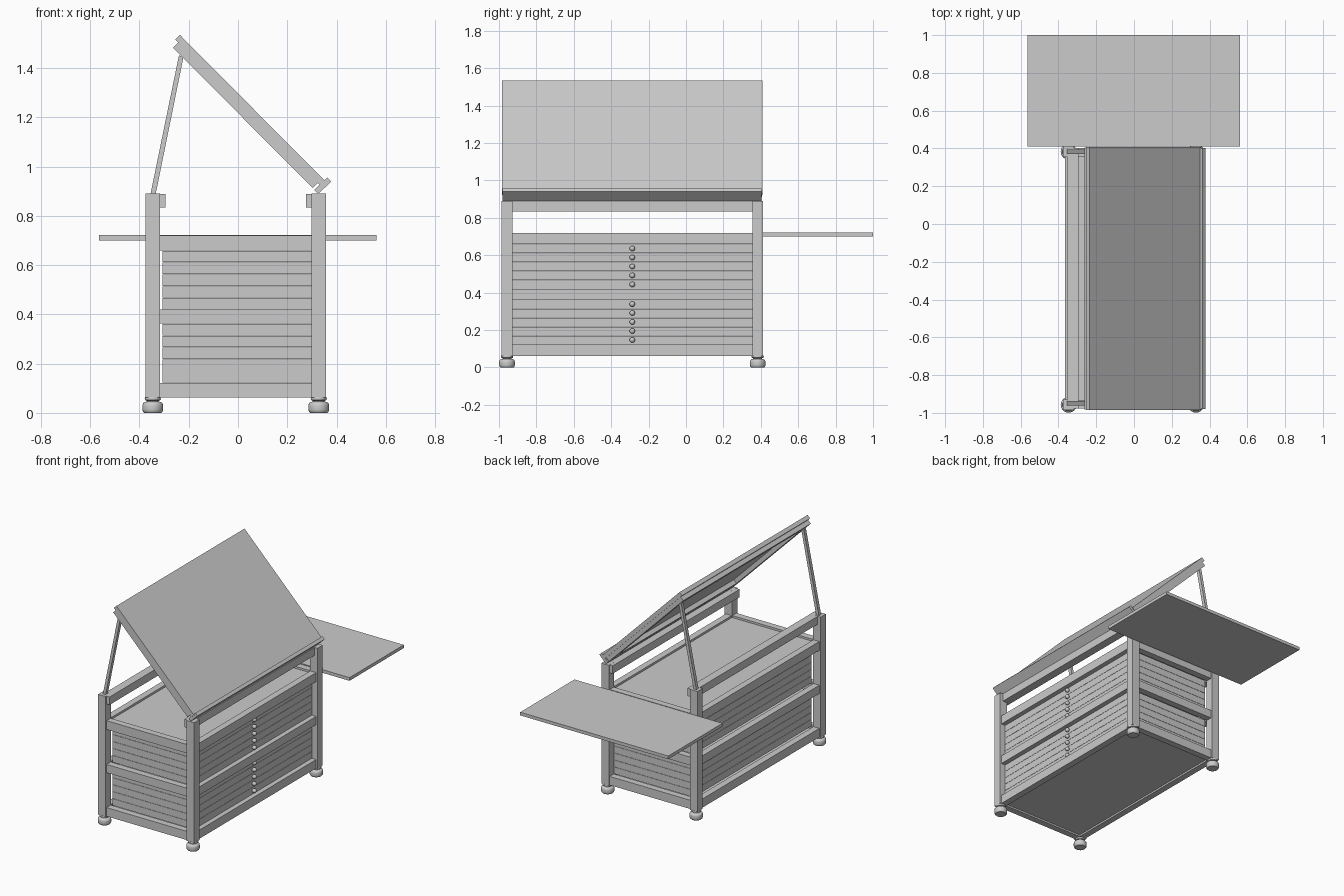
import bpy, bmesh, math
from mathutils import Vector

if "Cube" in bpy.data.objects:
    bpy.data.objects.remove(bpy.data.objects["Cube"])

CX, CY = -0.009, -0.287      # centre of the cabinet
PX, PY = 0.337, 0.670        # post offsets from that centre
PW = 0.0575                  # post width


def make(name, bm):
    bmesh.ops.recalc_face_normals(bm, faces=bm.faces)
    me = bpy.data.meshes.new(name)
    bm.to_mesh(me)
    bm.free()
    ob = bpy.data.objects.new(name, me)
    bpy.context.collection.objects.link(ob)
    return ob


def box(name, x0, x1, y0, y1, z0, z1):
    bm = bmesh.new()
    bmesh.ops.create_cube(bm, size=1)
    for v in bm.verts:
        v.co = ((x0 + x1) / 2 + v.co.x * (x1 - x0),
                (y0 + y1) / 2 + v.co.y * (y1 - y0),
                (z0 + z1) / 2 + v.co.z * (z1 - z0))
    return make(name, bm)


def extrude_y(name, pts, y0, y1):
    """Extrude an x-z outline along y."""
    bm = bmesh.new()
    a = [bm.verts.new((x, y0, z)) for x, z in pts]
    b = [bm.verts.new((x, y1, z)) for x, z in pts]
    bm.faces.new(a)
    bm.faces.new(b[::-1])
    n = len(pts)
    for i in range(n):
        j = (i + 1) % n
        bm.faces.new((a[i], b[i], b[j], a[j]))
    return make(name, bm)


def smooth(ob, angle):
    bpy.ops.object.select_all(action='DESELECT')
    ob.select_set(True)
    bpy.context.view_layer.objects.active = ob
    bpy.ops.object.shade_smooth_by_angle(angle=math.radians(angle))


def lathe(name, profile, loc, seg=24):
    bm = bmesh.new()
    rings = [[bm.verts.new((loc[0] + r * math.cos(2 * math.pi * k / seg),
                            loc[1] + r * math.sin(2 * math.pi * k / seg),
                            loc[2] + z)) for k in range(seg)] for r, z in profile]
    for a, b in zip(rings, rings[1:]):
        for k in range(seg):
            j = (k + 1) % seg
            bm.faces.new((a[k], a[j], b[j], b[k]))
    bm.faces.new(rings[0])
    bm.faces.new(rings[-1])
    smooth(make(name, bm), 40)


# corner posts on turned feet
foot = [(.035, 0), (.040, .005), (.042, .013), (.042, .030), (.040, .038), (.035, .043),
        (.024, .046), (.024, .049), (.031, .052), (.033, .057), (.031, .064)]
for sx in (-1, 1):
    for sy in (-1, 1):
        x, y = CX + sx * PX, CY + sy * PY
        box("corner_post", x - PW / 2, x + PW / 2, y - PW / 2, y + PW / 2, .062, .89)
        lathe("foot", foot, (x, y, 0))

# three levels of rails around the cabinet
IX, IY = PX - PW / 2, PY - PW / 2        # inner post faces
for z0, z1 in ((.062, .122), (.362, .419), (.659, .72)):
    for s in (-1, 1):
        xs = sorted((CX + s * (PX - .026), CX + s * (PX + .019)))
        box("side_rail", *xs, CY - IY, CY + IY, z0, z1)
        ys = sorted((CY + s * (PY - .026), CY + s * (PY + .019)))
        box("end_rail", CX - IX, CX + IX, *ys, z0, z1)

# long rails at the top of the posts, set slightly inward
for s in (-1, 1):
    xs = sorted((CX + s * .285, CX + s * .343))
    box("top_rail", *xs, CY - PY - .02, CY + PY + .02, .835, .8895)

# cabinet top and bottom panels
box("cabinet_top", CX - .315, CX + .315, CY - .648, CY + .648, .685, .706)
box("cabinet_bottom", CX - .315, CX + .315, CY - .648, CY + .648, .074, .1)

# two stacks of five shallow drawers with round knobs
for base in (.122, .362 + .057):
    for i in range(5):
        z = base + i * .048
        box("drawer", -.306, .315, CY - IY - .001, CY + IY + .001, z + .0008, z + .0472)
        bm = bmesh.new()
        bmesh.ops.create_uvsphere(bm, u_segments=16, v_segments=10, radius=.0145)
        bmesh.ops.translate(bm, verts=bm.verts, vec=(.326, CY, z + .025))
        smooth(make("drawer_knob", bm), 60)

# side tray projecting behind
box("tray", -.565, .562, .41, 1.0, .70, .722)

# tilted drawing board: s runs down the slope, h is measured below the surface
A = Vector((-.236, 1.535))
D = Vector((math.cos(math.radians(45.2)), -math.sin(math.radians(45.2))))
N = Vector((-D.y, D.x))


def slope_box(name, s0, s1, h0, h1, y0, y1):
    pts = [A + D * s - N * h for s, h in ((s0, h0), (s1, h0), (s1, h1), (s0, h1))]
    extrude_y(name, [tuple(p) for p in pts], y0, y1)


Y0, Y1 = -.985, .408
slope_box("drawing_board", 0, .838, 0, .027, Y0, Y1)
for s0, s1 in ((.018, .075), (.765, .822)):
    slope_box("board_frame_rail", s0, s1, .027, .056, Y0 + .003, Y1 - .003)
for y in (Y0 + .003, Y1 - .06):
    slope_box("board_frame_end", .075, .765, .027, .056, y, y + .057)
slope_box("paper_ledge", .832, .855, -.016, .056, Y0 + .005, Y1 - .005)

# props holding the board up
for y in (-.95, .383):
    extrude_y("board_prop", [(-.356, .885), (-.335, .885), (-.221, 1.447), (-.240, 1.451)],
              y - .012, y + .012)
